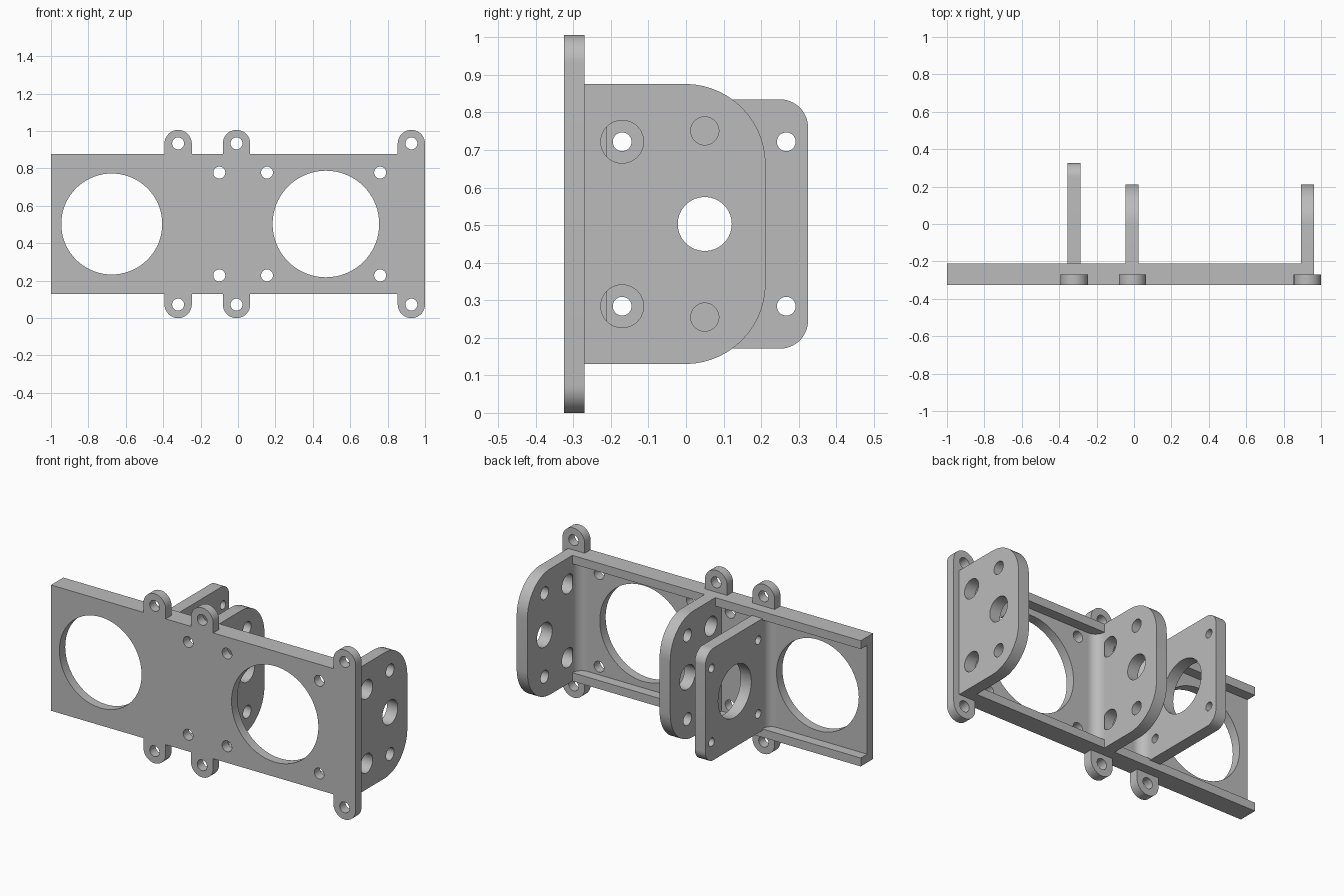
import bpy, bmesh, math
from mathutils import Matrix, Vector

cube = bpy.data.objects.get("Cube")
if cube:
    bpy.data.objects.remove(cube)

MID = 0.503                      # height of the symmetry plane
HALF = 0.373                     # half height of the channel
FRONT, BACK, LIP = -0.325, -0.27, -0.21
TAB_W = 0.073

grey = bpy.data.materials.new("mid grey")
grey.use_nodes = True
grey.diffuse_color = (0.5, 0.5, 0.5, 1)
grey.node_tree.nodes["Principled BSDF"].inputs["Base Color"].default_value = (0.5, 0.5, 0.5, 1)

# Axis frames: outline u, outline v, extrusion direction
XZ = Matrix(((1, 0, 0), (0, 0, -1), (0, 1, 0))).to_4x4()
YZ = Matrix(((0, 0, 1), (1, 0, 0), (0, 1, 0))).to_4x4()
XY = Matrix.Identity(4)


def rounded(corners, steps=14):
    """Outline from (u, v, radius) right-angled corners."""
    pts = []
    n = len(corners)
    for i, (u, v, r) in enumerate(corners):
        p = Vector((u, v))
        if r == 0:
            new = [p]
        else:
            a = (Vector(corners[i - 1][:2]) - p).normalized()
            b = (Vector(corners[(i + 1) % n][:2]) - p).normalized()
            c = p + r * (a + b)
            angles = [math.pi / 2 * k / steps for k in range(steps + 1)]
            new = [c - r * (b * math.cos(t) + a * math.sin(t)) for t in angles]
        for q in new:
            if not pts or (q - pts[-1]).length > 1e-4:
                pts.append(q)
    return pts


def circle(u, v, r):
    n = 72 if r > 0.1 else 36
    return [Vector((u + r * math.cos(math.tau * k / n), v + r * math.sin(math.tau * k / n)))
            for k in range(n)]


def mirrored(holes):
    """Holes repeated above and below the symmetry plane."""
    return [circle(u, s * v, r) for u, v, r in holes for s in (1, -1)]


def slab(name, loops, frame, centre, depth):
    """Solid of the given thickness from an outline and its holes."""
    curve = bpy.data.curves.new(name + "_outline", 'CURVE')
    curve.dimensions = '2D'
    curve.fill_mode = 'BOTH'
    curve.extrude = depth / 2
    for loop in loops:
        spline = curve.splines.new('POLY')
        spline.points.add(len(loop) - 1)
        for point, q in zip(spline.points, loop):
            point.co = (q.x, q.y, 0, 1)
        spline.use_cyclic_u = True
    helper = bpy.data.objects.new(name + "_outline", curve)
    bpy.context.collection.objects.link(helper)
    deps = bpy.context.evaluated_depsgraph_get()
    mesh = bpy.data.meshes.new_from_object(helper.evaluated_get(deps))
    bpy.data.objects.remove(helper)
    mesh.transform(Matrix.Translation(centre) @ frame)
    bm = bmesh.new()
    bm.from_mesh(mesh)
    bmesh.ops.remove_doubles(bm, verts=bm.verts, dist=1e-5)
    bmesh.ops.recalc_face_normals(bm, faces=bm.faces)
    bm.to_mesh(mesh)
    bm.free()
    mesh.materials.clear()
    mesh.materials.append(grey)
    obj = bpy.data.objects.new(name, mesh)
    bpy.context.collection.objects.link(obj)
    bpy.ops.object.select_all(action='DESELECT')
    obj.select_set(True)
    bpy.context.view_layer.objects.active = obj
    bpy.ops.object.shade_smooth_by_angle(angle=math.radians(30))
    return obj


# Face plate with mounting tabs
tabs = (-0.32, -0.008, 0.927)
upper = [(-1, HALF, 0)]
for x in tabs:
    upper += [(x - TAB_W, HALF, 0), (x - TAB_W, MID, TAB_W),
              (x + TAB_W, MID, TAB_W), (x + TAB_W, HALF, 0)]
upper.pop()
outline = upper + [(u, -v, r) for u, v, r in reversed(upper)]
plate_holes = [(x, 0.431, 0.032) for x in tabs]
plate_holes += [(x, 0.275, 0.032) for x in (-0.1, 0.155, 0.76)]
slab("face_plate",
     [rounded(outline), circle(-0.675, 0, 0.27), circle(0.47, 0, 0.285)] + mirrored(plate_holes),
     XZ, (0, (FRONT + BACK) / 2, MID), BACK - FRONT)

# Channel lips along the top and bottom
for name, s in (("top_lip", 1), ("bottom_lip", -1)):
    lip = [(-1, BACK, 0), (0.895, BACK, 0), (0.895, LIP, 0), (-1, LIP, 0)]
    slab(name, [rounded(lip)], XY, (0, 0, MID + s * (HALF - 0.025)), 0.05)


# Upright brackets behind the plate
def bracket(name, x, reach, half, radius, holes, bore):
    shape = [(BACK, -half, 0), (reach, -half, radius), (reach, half, radius), (BACK, half, 0)]
    slab(name, [rounded(shape), circle(0.05, 0, bore)] + mirrored(holes),
         YZ, (x, 0, MID), 0.07)


bearing_holes = [(-0.17, 0.219, 0.057), (0.05, 0.248, 0.0375)]
bracket("motor_bracket", -0.32, 0.325, 0.332, 0.075,
        [(-0.17, 0.219, 0.025), (0.267, 0.219, 0.025)], 0.155)
bracket("middle_bracket", -0.01, 0.212, HALF, 0.215, bearing_holes, 0.072)
bracket("end_bracket", 0.928, 0.212, HALF, 0.215, bearing_holes, 0.072)

# Concave fillets where brackets meet the plate
for name, x, s in (("motor_fillet_right", -0.355, -1), ("motor_fillet_left", -0.285, 1),
                   ("middle_fillet", 0.025, 1), ("end_fillet", 0.893, -1)):
    r = 0.05 if x < -0.3 else 0.06
    angles = [math.pi / 2 * k / 12 for k in range(13)]
    arc = [Vector((s * r * (1 - math.cos(t)), r * (1 - math.sin(t)))) for t in angles]
    slab(name, [[Vector((0, 0))] + arc], XY, (x, BACK, MID), 2 * (HALF - 0.05))
